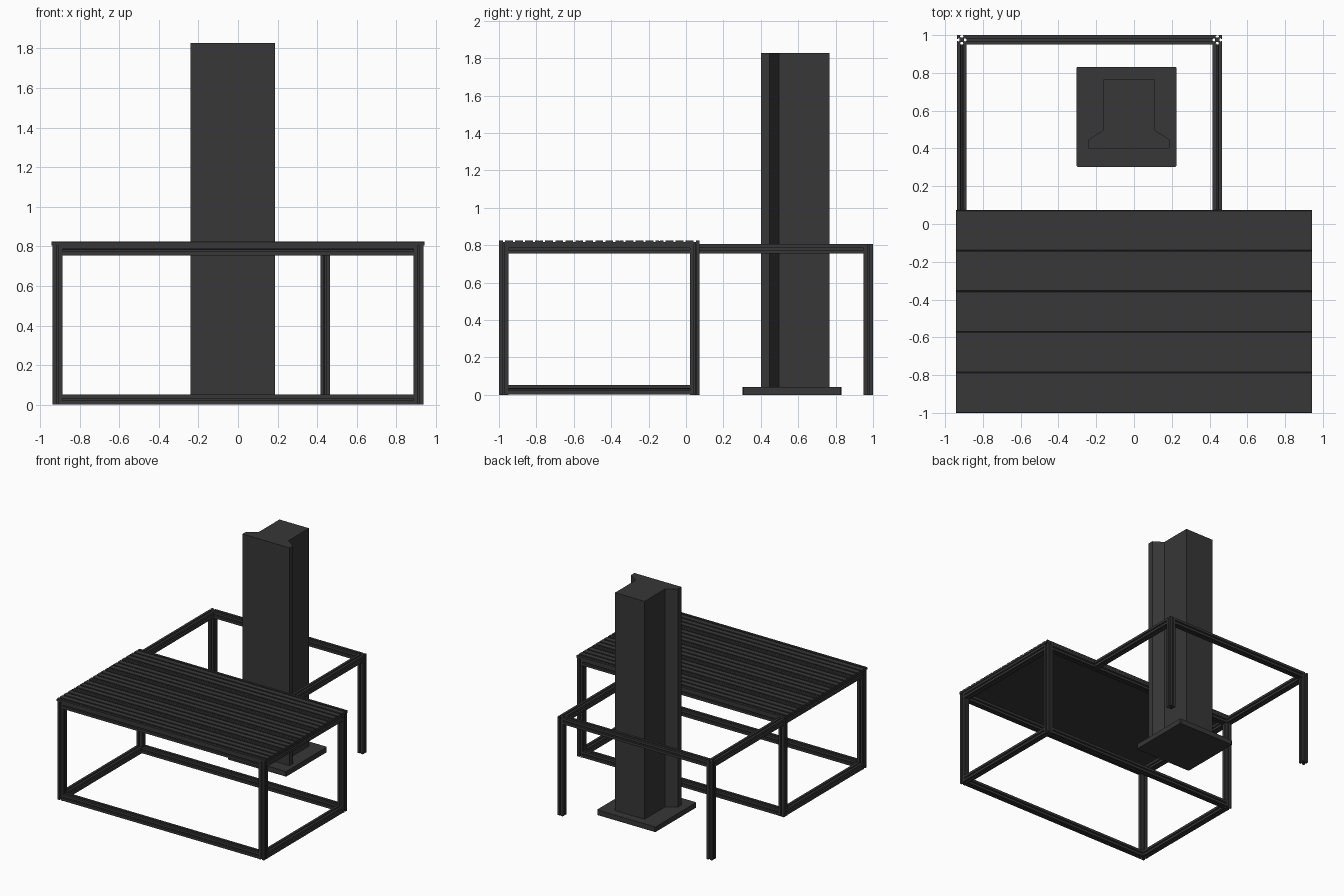
import bpy, bmesh
from mathutils import Matrix, Vector

cube = bpy.data.objects.get("Cube")
if cube:
    bpy.data.objects.remove(cube, do_unlink=True)

# One dark grey for everything
grey = bpy.data.materials.new("dark grey metal")
grey.use_nodes = True
COLOUR = (0.038, 0.038, 0.038, 1)
grey.diffuse_color = COLOUR
grey.node_tree.nodes["Principled BSDF"].inputs["Base Color"].default_value = COLOUR

# Profile plane axes (u, v) and extrusion direction w for each axis
AXES = {
    "x": (Vector((0, 1, 0)), Vector((0, 0, 1)), Vector((1, 0, 0))),
    "y": (Vector((0, 0, 1)), Vector((1, 0, 0)), Vector((0, 1, 0))),
    "z": (Vector((1, 0, 0)), Vector((0, 1, 0)), Vector((0, 0, 1))),
}


def prism(name, profile, axis, start, end):
    """Extrude a closed 2D profile along an axis."""
    u, v, w = AXES[axis]
    bm = bmesh.new()
    face = bm.faces.new([bm.verts.new(u * a + v * b + w * start) for a, b in profile])
    out = bmesh.ops.extrude_face_region(bm, geom=[face], use_keep_orig=True)
    top = [g for g in out["geom"] if isinstance(g, bmesh.types.BMVert)]
    bmesh.ops.translate(bm, verts=top, vec=w * (end - start))
    bmesh.ops.recalc_face_normals(bm, faces=bm.faces)
    mesh = bpy.data.meshes.new(name)
    bm.to_mesh(mesh)
    bm.free()
    mesh.materials.append(grey)
    obj = bpy.data.objects.new(name, mesh)
    bpy.context.collection.objects.link(obj)
    return obj


# Slotted square bar section: one side turned four times
W = 0.05
H = W / 2
SIDE = [(H, -H), (H, -0.0055), (0.0205, -0.0055), (0.0205, -0.011), (0.0115, -0.005),
        (0.0115, 0.005), (0.0205, 0.011), (0.0205, 0.0055), (H, 0.0055)]
SECTION = []
for turn in range(4):
    for a, b in SIDE:
        for _ in range(turn):
            a, b = -b, a
        SECTION.append((a, b))


def bar(name, axis, cu, cv, start, end):
    """Slotted bar centred at (cu, cv) in the profile plane of the axis."""
    return prism(name, [(a + cu, b + cv) for a, b in SECTION], axis, start, end)


LEG_X = 0.912                    # table leg centre
FRONT_Y, BACK_Y = -0.975, 0.047  # table frame centres
TOP_Z = 0.805                    # top of the frame
LOW, HIGH = 0.027, TOP_Z - H     # rail centre heights

# Table frame: four legs with rails between them, top and bottom
for side, sx in (("left", 1), ("right", -1)):
    bar(f"front_{side}_leg", "z", sx * LEG_X, FRONT_Y, 0, TOP_Z)
    bar(f"back_{side}_leg", "z", sx * LEG_X, BACK_Y, 0, TOP_Z)
for level, z in (("lower", LOW), ("upper", HIGH)):
    for side, sx in (("left", 1), ("right", -1)):
        bar(f"{level}_{side}_rail", "y", z, sx * LEG_X, FRONT_Y + H, BACK_Y - H)
    for end, y in (("front", FRONT_Y), ("back", BACK_Y)):
        bar(f"{level}_{end}_rail", "x", y, z, -LEG_X + H, LEG_X - H)

# Rear frame: two posts, two arms and a cross rail
POST_Y = 0.975
POSTS = {"right": -LEG_X, "left": 0.441}
for side, x in POSTS.items():
    bar(f"rear_{side}_post", "z", x, POST_Y, 0, TOP_Z)
    bar(f"rear_{side}_arm", "y", HIGH, x, BACK_Y + H, POST_Y - H)
bar("rear_cross_rail", "x", POST_Y, HIGH, POSTS["right"] + H, POSTS["left"] - H)

# Table top: five planks with four shallow grooves each
TABLE_Y0, TABLE_Y1, TABLE_Z = -1.0, 0.073, 0.825
PLANK = (TABLE_Y1 - TABLE_Y0) / 5
CH, GROOVE, DEPTH = 0.003, 0.006, 0.007
for i in range(5):
    y0 = TABLE_Y0 + i * PLANK
    y1 = y0 + PLANK
    outline = [(y1, TOP_Z), (y0, TOP_Z), (y0, TABLE_Z - CH), (y0 + CH, TABLE_Z)]
    for k in range(4):
        c = y0 + PLANK * (k + 0.5) / 4
        outline += [(c - GROOVE, TABLE_Z), (c - GROOVE, TABLE_Z - DEPTH),
                    (c + GROOVE, TABLE_Z - DEPTH), (c + GROOVE, TABLE_Z)]
    outline += [(y1 - CH, TABLE_Z), (y1, TABLE_Z - CH)]
    prism(f"table_plank_{i + 1}", outline, "x", -0.943, 0.943)

# Column base plate with slightly clipped corners
CX, CY, R, C = -0.04, 0.567, 0.265, 0.006
plate = []
for sx, sy in ((1, 1), (-1, 1), (-1, -1), (1, -1)):
    pair = [(CX + sx * R, CY + sy * (R - C)), (CX + sx * (R - C), CY + sy * R)]
    plate += pair if sx * sy > 0 else pair[::-1]
prism("column_base_plate", plate, "z", 0, 0.042)

# Column: wide front flange tapering into a square body
CXC = -0.0265
half = [(0.2135, 0.40), (0.2135, 0.447), (0.134, 0.498), (0.134, 0.766)]
column = [(CXC + a, b) for a, b in half] + [(CXC - a, b) for a, b in reversed(half)]
prism("column", column, "z", 0.042, 1.827)
